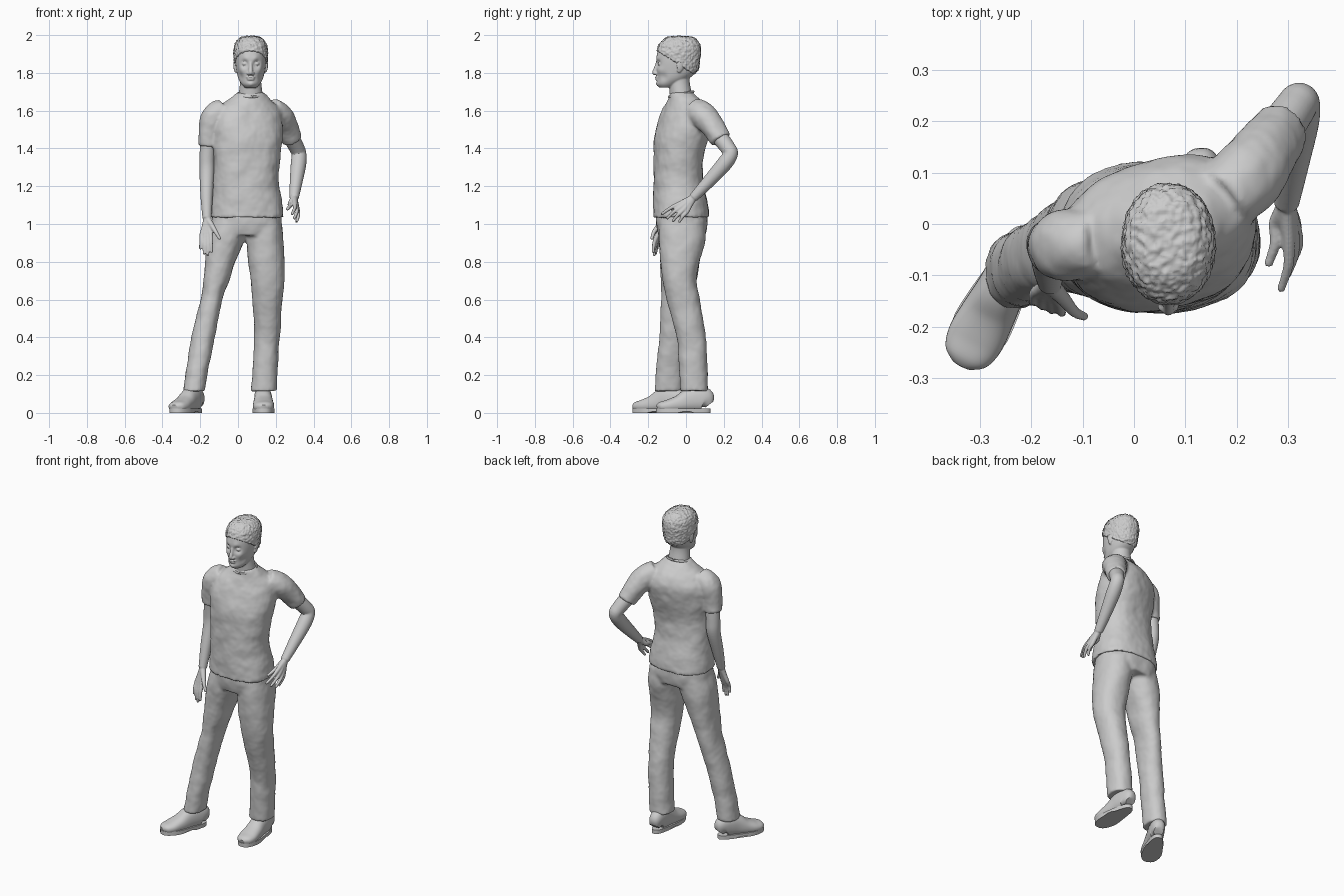
import bpy, bmesh, math
from mathutils import Vector, Matrix


def loft(bm, keys, n=32, p=2.0, tube=False, steps=6):
    """Skin rings along smoothed keys: (x,y,z,rx,ry,turn) level rings, or (x,y,z,r) for tubes."""
    rows = [Vector(tuple(k) + ((k[3], 0) if len(k) == 4 else (0,) if len(k) == 5 else ())) for k in keys]
    pts = []
    for i in range(len(rows) - 1):
        a, b, c, d = rows[max(i - 1, 0)], rows[i], rows[i + 1], rows[min(i + 2, len(rows) - 1)]
        for s in range(steps):
            t = s / steps
            pts.append(0.5 * (2 * b + (c - a) * t + (2 * a - 5 * b + 4 * c - d) * t * t
                              + (3 * b - a - 3 * c + d) * t ** 3))
    pts.append(rows[-1])
    rings = []
    for i, q in enumerate(pts):
        centre = Vector(q[:3])
        u, v = Vector((1, 0, 0)), Vector((0, 1, 0))
        if tube:
            tan = (Vector(pts[min(i + 1, len(pts) - 1)][:3]) - Vector(pts[max(i - 1, 0)][:3])).normalized()
            v = tan.cross(Vector((0.9, 0.1, 0.05))).normalized()
            u = v.cross(tan)
        ring = []
        for j in range(n):
            a = 2 * math.pi * j / n + math.radians(q[5] if tube else 0)
            ca, sa = math.cos(a), math.sin(a)
            lx = q[3] * math.copysign(abs(ca) ** (2 / p), ca)
            ly = q[4] * math.copysign(abs(sa) ** (2 / p), sa)
            r = 0 if tube else math.radians(q[5])
            ring.append(bm.verts.new(centre + u * (lx * math.cos(r) - ly * math.sin(r))
                                     + v * (lx * math.sin(r) + ly * math.cos(r))))
        rings.append(ring)
    for a, b in zip(rings, rings[1:]):
        for j in range(n):
            bm.faces.new((a[j], a[(j + 1) % n], b[(j + 1) % n], b[j]))
    bm.faces.new(rings[0])
    bm.faces.new(rings[-1])


def ball(bm, loc, size, turn=0.0):
    m = Matrix.Translation(loc) @ Matrix.Rotation(turn, 4, 'Z') @ Matrix.Diagonal((*size, 1))
    bmesh.ops.create_uvsphere(bm, u_segments=16, v_segments=10, radius=1, matrix=m)


def push(bm, loc, radius, move):
    """Soft sculpt stroke."""
    for v in bm.verts:
        v.co += Vector(move) * math.exp(-((v.co - Vector(loc)).length / radius) ** 2)


def finish(name, bm, voxel=0, smooth=2, rough=0, scale=0.1):
    bmesh.ops.recalc_face_normals(bm, faces=bm.faces)
    me = bpy.data.meshes.new(name)
    bm.to_mesh(me)
    bm.free()
    ob = bpy.data.objects.new(name, me)
    bpy.context.collection.objects.link(ob)
    me.shade_smooth()
    if voxel:
        rm = ob.modifiers.new("Fuse", 'REMESH')
        rm.mode, rm.voxel_size, rm.use_smooth_shade = 'VOXEL', voxel, True
        sm = ob.modifiers.new("Relax", 'SMOOTH')
        sm.factor, sm.iterations = 0.5, smooth
    else:
        me.set_sharp_from_angle(angle=math.radians(45))
    if rough:
        tex = bpy.data.textures.new(name + "_folds", 'CLOUDS')
        tex.noise_scale = scale
        dp = ob.modifiers.new("Folds", 'DISPLACE')
        dp.texture, dp.strength, dp.mid_level = tex, rough, 0.5
    return ob


# T-shirt: torso twisting towards the raised elbow, fused with both sleeves
bm = bmesh.new()
loft(bm, [(.047, -.025, 1.035, .197, .15, 0), (.045, -.03, 1.12, .186, .143, 0), (.04, -.04, 1.23, .172, .131, 3),
          (.047, -.04, 1.35, .176, .128, 8), (.05, -.025, 1.46, .188, .138, 14), (.05, -.005, 1.55, .188, .13, 18),
          (.055, -.002, 1.61, .165, .11, 18), (.06, -.008, 1.655, .115, .085, 12), (.066, -.022, 1.695, .069, .062, 0)],
     n=48, p=2.3)
loft(bm, [(-.07, -.035, 1.6, .062), (-.127, -.042, 1.565, .07), (-.15, -.043, 1.49, .06), (-.158, -.04, 1.41, .053)],
     tube=True)
loft(bm, [(.17, .05, 1.6, .07), (.22, .095, 1.57, .071), (.258, .145, 1.51, .063), (.285, .185, 1.445, .055)],
     tube=True)
finish("t_shirt", bm, .009, 4, .012, .09)

# Collar rib
bm = bmesh.new()
loop = [(.066 + .067 * math.cos(a), -.025 + .063 * math.sin(a), 1.687 + .014 * math.sin(a), .007)
        for a in [math.pi * i / 12 for i in range(25)]]
loft(bm, loop, n=8, tube=True, steps=2)
finish("collar", bm)

# Trousers: pelvis and two legs fused
bm = bmesh.new()
loft(bm, [(.047, -.025, 1.08, .178, .132, 0), (.045, -.022, 1.0, .187, .137, 0), (.042, -.02, .94, .175, .125, 0)],
     n=48, p=2.3)
loft(bm, [(-.035, -.025, 1.02, .1, .12), (-.063, -.028, .92, .1, .12), (-.093, -.033, .8, .081, .105),
          (-.116, -.04, .7, .069, .095), (-.14, -.045, .6, .058, .087), (-.185, -.068, .4, .062, .074),
          (-.212, -.084, .25, .06, .073), (-.233, -.092, .115, .058, .074)], p=2.2)
loft(bm, [(.13, -.02, 1.02, .1, .122), (.142, -.02, .92, .1, .122), (.15, -.032, .8, .095, .106),
          (.156, -.034, .7, .089, .09), (.157, -.015, .6, .08, .088), (.153, .027, .4, .067, .079),
          (.145, .038, .25, .067, .075), (.137, .043, .115, .07, .074)], p=2.2)
finish("trousers", bm, .009, 3, .01, .1)


# Shoes: rounded upper, flat sole with a heel, laces
def shoe(side, heel, toe):
    h, t = Vector((*heel, 0)), Vector((*toe, 0))
    d = t - h
    turn = math.atan2(d.y, d.x) + math.pi / 2
    at = Matrix.Translation(h) @ Matrix.Rotation(turn, 4, 'Z')
    length = d.length
    bm = bmesh.new()
    stations = [(.02, .045, .028, .025), (.1, .07, .041, .06), (.25, .075, .046, .068), (.4, .066, .048, .062),
                (.58, .048, .053, .046), (.78, .036, .056, .034), (.92, .032, .045, .026), (.985, .028, .02, .014)]
    loft(bm, [(0, -s * length, z, w, hh, 0) for s, z, w, hh in stations], tube=True, p=2.3)
    for v in bm.verts:
        v.co.z = max(v.co.z, .012)
    for k in range(3):
        s = .42 + .075 * k
        top = .13 - .03 * k - .012
        loft(bm, [(-.028, -s * length, top - .012, .004), (0, -s * length, top, .004),
                  (.028, -s * length, top - .012, .004)], n=8, tube=True, steps=4)
    bmesh.ops.transform(bm, matrix=at, verts=bm.verts)
    finish(side + "_shoe", bm)
    bm = bmesh.new()
    loft(bm, [(0, -length / 2, z, .054, length / 2, 0) for z in (0, .024)], n=40, p=2.5, steps=1)
    for v in bm.verts:
        s = -v.co.y / length
        v.co.x *= .8 + .32 * min(max((s - .2) / .5, 0), 1)
        if v.co.z < .01 and .33 < s < .55:
            v.co.z += .008
    bmesh.ops.transform(bm, matrix=at, verts=bm.verts)
    finish(side + "_sole", bm)


shoe("right", (-.205, -.025), (-.338, -.278))
shoe("left", (.132, .13), (.136, -.158))


# Bare arms with hands: each finger runs wrist, knuckle, bend, tip
def arm(side, keys, fingers, bend):
    bm = bmesh.new()
    loft(bm, keys, n=24, tube=True)
    wrist = Vector(keys[-1][:3])
    for knuckle, tip, r in fingers:
        k, t = Vector(knuckle), Vector(tip)
        mid = (k + t) / 2 + Vector(bend)
        loft(bm, [(*wrist, .019), (*((wrist + k) / 2), r * 1.5), (*k, r * 1.25), (*mid, r), (*t, r * .8)],
             n=12, tube=True, steps=4)
        ball(bm, t, (r * .85,) * 3)
    finish(side + "_arm", bm, .0045, 2)


arm("right", [(-.152, -.042, 1.48, .044), (-.163, -.036, 1.36, .041), (-.164, -.04, 1.28, .04),
              (-.166, -.078, 1.15, .033), (-.164, -.115, 1.03, .024)],
    [((-.193, -.135, .94), (-.199, -.152, .872), .0095), ((-.177, -.143, .93), (-.179, -.16, .846), .010),
     ((-.160, -.149, .93), (-.160, -.168, .838), .010), ((-.144, -.153, .94), (-.140, -.173, .855), .010),
     ((-.134, -.150, .985), (-.098, -.18, .925), .011)], (0, -.006, 0))
arm("left", [(.275, .17, 1.47, .045), (.31, .22, 1.405, .041), (.323, .236, 1.37, .039), (.32, .2, 1.315, .041),
             (.308, .12, 1.225, .034), (.297, .04, 1.14, .025)],
    [((.302, -.04, 1.105), (.287, -.125, 1.055), .010), ((.311, -.03, 1.088), (.299, -.098, 1.032), .010),
     ((.316, -.015, 1.072), (.312, -.068, 1.018), .010), ((.314, .004, 1.064), (.31, -.034, 1.014), .0095),
     ((.276, 0, 1.105), (.263, -.075, 1.08), .011)], (.006, 0, .004))

# Head with sculpted face, neck and ears
X = .067
skull = [(X, -.102, 1.722, .03, .036), (X, -.094, 1.74, .048, .057), (X, -.068, 1.77, .065, .084),
         (X, -.05, 1.81, .075, .106), (X, -.046, 1.86, .081, .112), (X, -.04, 1.91, .082, .111),
         (X, -.036, 1.95, .074, .1), (X, -.032, 1.98, .048, .068), (X, -.03, 1.988, .018, .028)]
bm = bmesh.new()
loft(bm, skull, n=72, p=2.1, steps=8)
for s in (-1, 1):
    push(bm, (X + s * .033, -.152, 1.848), .019, (0, .017, 0))
    push(bm, (X + s * .03, -.158, 1.874), .018, (0, -.006, 0))
    push(bm, (X + s * .045, -.135, 1.815), .022, (s * .003, -.005, 0))
    push(bm, (X + s * .055, -.12, 1.78), .022, (-s * .005, .003, 0))
push(bm, (X, -.15, 1.742), .02, (0, -.008, 0))
push(bm, (X, -.158, 1.762), .012, (0, .005, 0))
for s in (-1, 1):
    ball(bm, (X + s * .032, -.136, 1.848), (.014, .013, .010))
    ball(bm, (X + s * .012, -.16, 1.797), (.009, .011, .008))
    ball(bm, (X + s * .083, -.03, 1.84), (.007, .02, .031), s * .3)
    ball(bm, (X + s * .08, -.036, 1.815), (.007, .012, .014))
loft(bm, [(X, -.148, 1.862, .009), (X, -.158, 1.83, .010), (X, -.167, 1.803, .012), (X, -.16, 1.793, .009)],
     n=12, tube=True)
ball(bm, (X, -.153, 1.777), (.024, .012, .0055))
ball(bm, (X, -.151, 1.766), (.021, .013, .006))
loft(bm, [(X, -.02, 1.64, .07, .064), (X, -.029, 1.7, .062, .058), (X, -.036, 1.75, .056, .056),
          (X, -.04, 1.8, .056, .06)])
finish("head", bm, .004, 2)

# Short textured hair: enlarged skull cut along a sloping hairline
bm = bmesh.new()
loft(bm, [(x, y + .002, z + .006, rx + .008, ry + .006) for x, y, z, rx, ry in skull], n=48, p=2.1)
cut = bmesh.ops.bisect_plane(bm, geom=bm.verts[:] + bm.edges[:] + bm.faces[:], plane_co=(X, -.15, 1.915),
                             plane_no=(0, -.14, -.22), clear_outer=True)
bmesh.ops.holes_fill(bm, edges=[e for e in bm.edges if e.is_boundary], sides=0)
finish("hair", bm, .0045, 1, .014, .012)
